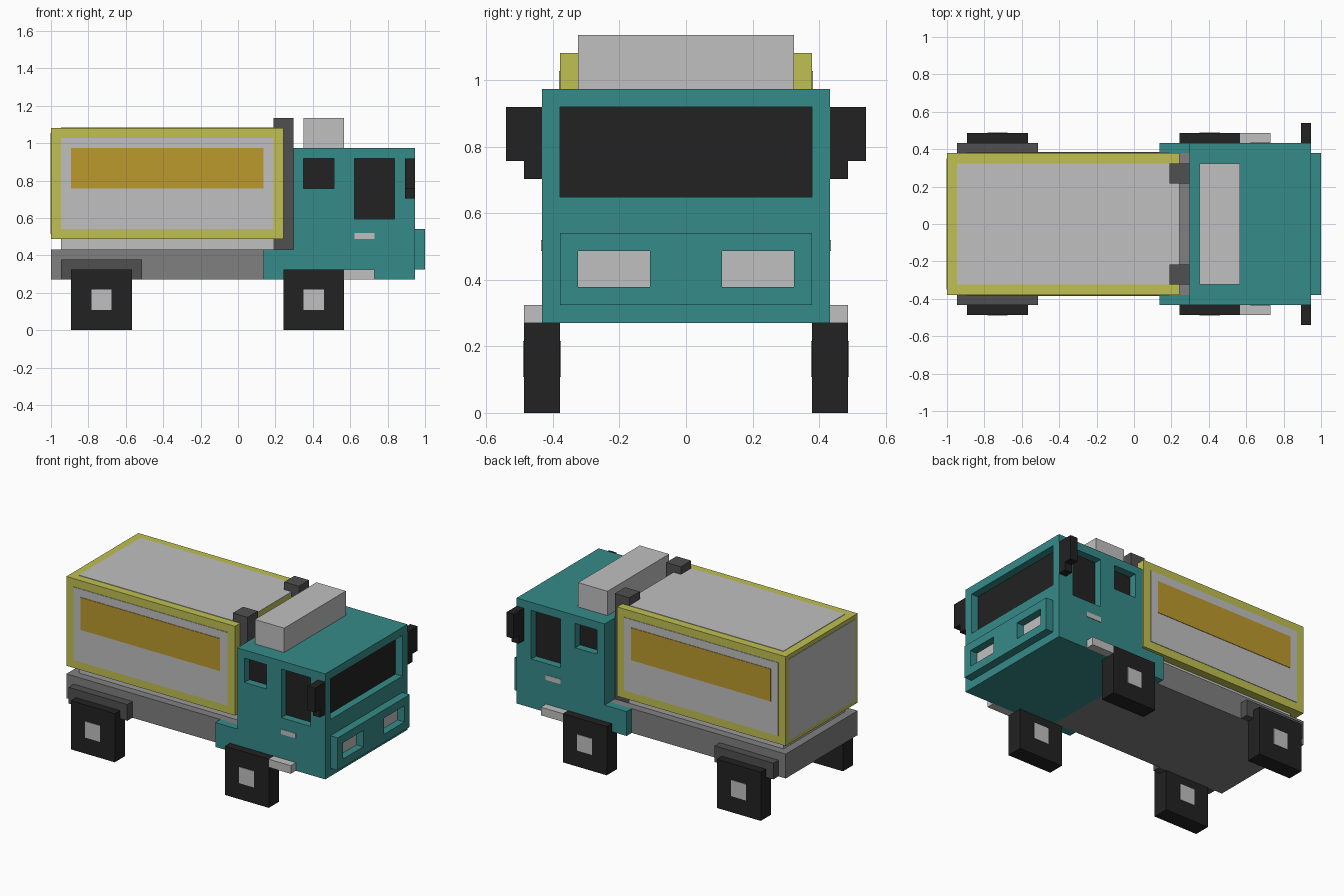
import bpy, bmesh
from mathutils import Vector

old = bpy.data.objects.get("Cube")
if old:
    bpy.data.objects.remove(old, do_unlink=True)

U = 2 / 37  # block size: the truck is 37 blocks long


def material(name, r, g, b):
    m = bpy.data.materials.new(name)
    m.use_nodes = True
    m.diffuse_color = (r, g, b, 1)
    m.node_tree.nodes["Principled BSDF"].inputs["Base Color"].default_value = (r, g, b, 1)
    return m


TEAL = material("teal paint", 0.036, 0.258, 0.250)
LIGHT = material("light grey", 0.527, 0.527, 0.527)
YELLOW = material("yellow trim", 0.527, 0.527, 0.084)
ORANGE = material("orange stripe", 0.503, 0.323, 0.027)
GREY = material("chassis grey", 0.216, 0.216, 0.216)
DARK = material("dark grey", 0.080, 0.080, 0.080)
BLACK = material("black", 0.016, 0.016, 0.016)


def boxes(name, mat, specs, both=False):
    """Boxes given in blocks as (x0, x1, y0, y1, z0, z1); both adds mirrored copies in y."""
    if both:
        specs = specs + [(a, b, -d, -c, e, f) for a, b, c, d, e, f in specs]
    bm = bmesh.new()
    for x0, x1, y0, y1, z0, z1 in specs:
        size = Vector((x1 - x0, y1 - y0, z1 - z0)) * U
        mid = Vector(((x0 + x1) / 2 - 18.5, (y0 + y1) / 2, (z0 + z1) / 2)) * U
        for v in bmesh.ops.create_cube(bm, size=1)["verts"]:
            v.co = v.co * size + mid
    mesh = bpy.data.meshes.new(name)
    bm.to_mesh(mesh)
    bm.free()
    mesh.materials.append(mat)
    ob = bpy.data.objects.new(name, mesh)
    bpy.context.collection.objects.link(ob)
    return ob


def cut(ob, mat, specs, both=False):
    """Cut recesses into an object, then discard the cutter."""
    cutter = boxes("cutter", mat, specs, both)
    cutter.hide_render = True
    mod = ob.modifiers.new("recess", "BOOLEAN")
    mod.solver = "EXACT"
    mod.object = cutter
    bpy.context.view_layer.objects.active = ob
    bpy.ops.object.modifier_apply(modifier=mod.name)
    bpy.data.objects.remove(cutter, do_unlink=True)


P = 0.06  # painted plate thickness in blocks

# Cab with recessed windows
cab = boxes("cab", TEAL, [(24, 36, -8, 8, 5, 18)])
cut(cab, TEAL, [(25, 28, 7, 9, 14, 17), (30, 34, 7, 9, 11, 17)], True)
cut(cab, TEAL, [(35, 37, -7, 7, 12, 17)])
boxes("side_windows", BLACK, [(25, 28, 6.9, 7 + P, 14, 17),
                              (30, 34, 6.9, 7 + P, 11, 17)], True)
boxes("windshield", BLACK, [(34.9, 35 + P, -7, 7, 12, 17)])
boxes("cab_rear_skirts", TEAL, [(21, 24, 7, 8, 5, 8)], True)

# Front bumper with recessed headlights
bumper = boxes("bumper", TEAL, [(36, 37, -7, 7, 6, 10)])
cut(bumper, TEAL, [(35, 38, 2, 6, 7, 9)], True)
boxes("headlights", LIGHT, [(35.9, 36 + P, 2, 6, 7, 9)], True)

# Cab fittings
boxes("roof_fairing", LIGHT, [(25, 29, -6, 6, 18, 21)])
boxes("door_handles", LIGHT, [(30, 32, 7.9, 8 + P, 9, 9.6)], True)
boxes("steps", LIGHT, [(29, 32, 8, 9, 5, 6)], True)
boxes("mirrors", BLACK, [(35, 36, 8, 10, 14, 17), (35, 36, 8, 9, 13, 14)], True)
boxes("exhaust_stacks", DARK, [(22, 24, 4, 6, 8, 21)], True)

# Chassis and cargo bed
boxes("chassis", GREY, [(0, 24, -7, 7, 5, 8)])
boxes("rear_fenders", DARK, [(1, 9, 7, 8, 5, 7)], True)
boxes("bed_riser", LIGHT, [(1, 23, -6, 6, 8, 9)])

# Cargo box with light panels inside a yellow frame
boxes("cargo_box", YELLOW, [(0, 23, -7, 7, 9, 20)])
boxes("cargo_side_panels", LIGHT, [(1, 22, 6.9, 7 + P, 10, 19)], True)
boxes("cargo_top_panel", LIGHT, [(1, 23, -6, 6, 19.9, 20 + P)])
boxes("cargo_rear_panel", LIGHT, [(-P, 0.1, -6.5, 6.5, 9.5, 19.5)])
boxes("cargo_stripes", ORANGE, [(2, 21, 6.9, 7 + 2 * P, 14, 18)], True)

# Square wheels with hubs showing on both faces
for name, x in (("rear", 2), ("front", 23)):
    boxes(name + "_wheels", BLACK, [(x, x + 6, 7, 9, 0, 6)], True)
    boxes(name + "_hubs", LIGHT, [(x + 2, x + 4, 7 - P, 9 + P, 2, 4)], True)
